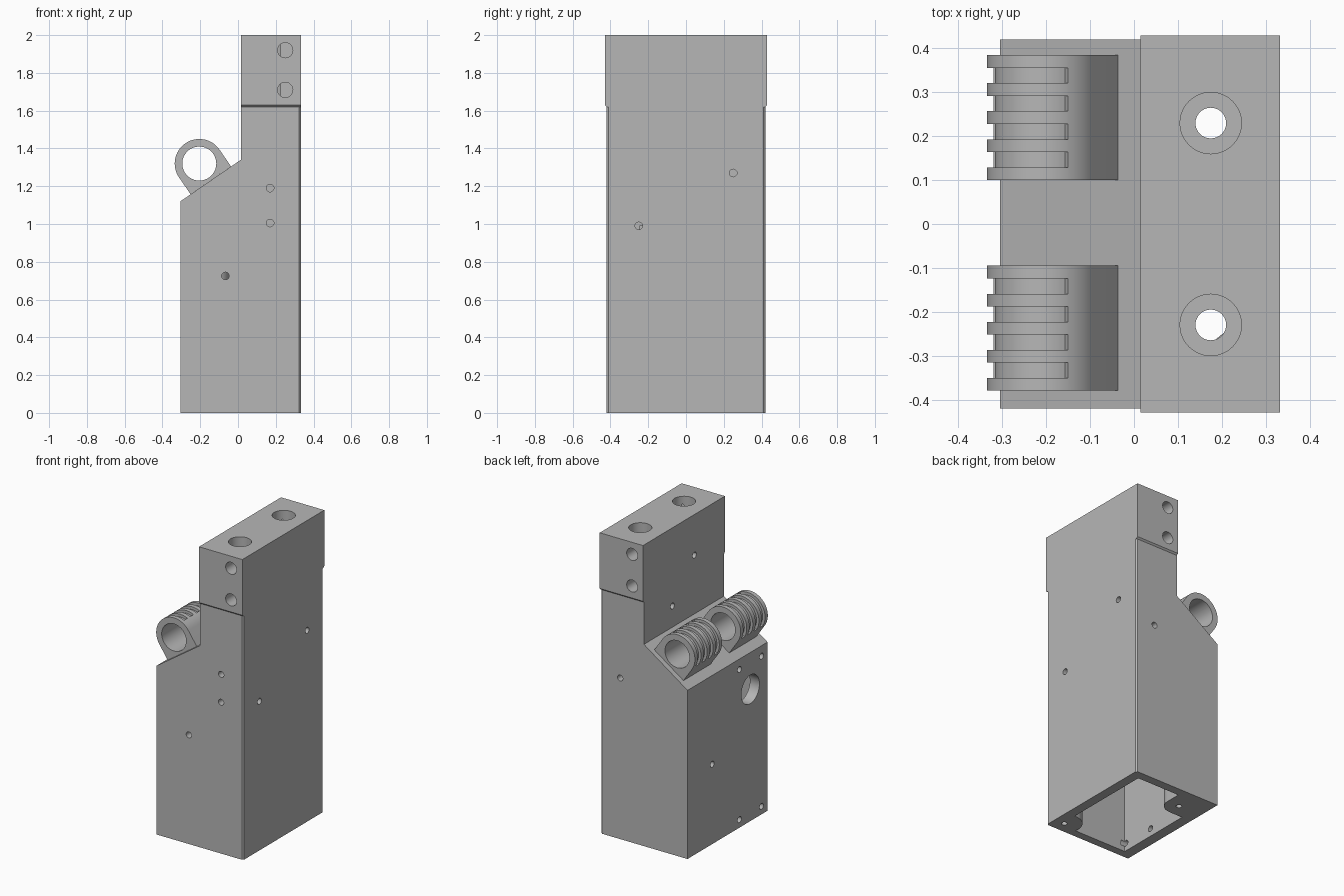
import bpy, bmesh, math
from mathutils import Vector

cube = bpy.data.objects.get("Cube")
if cube:
    bpy.data.objects.remove(cube, do_unlink=True)

grey = bpy.data.materials.new("plain grey")
grey.use_nodes = True
grey.diffuse_color = (0.47, 0.47, 0.47, 1)
grey.node_tree.nodes["Principled BSDF"].inputs["Base Color"].default_value = grey.diffuse_color


def add(name, bm):
    bmesh.ops.recalc_face_normals(bm, faces=bm.faces)
    mesh = bpy.data.meshes.new(name)
    bm.to_mesh(mesh)
    bm.free()
    mesh.materials.append(grey)
    ob = bpy.data.objects.new(name, mesh)
    bpy.context.collection.objects.link(ob)
    return ob


def prism(name, profile, y0, y1, bevel_rule=None, width=0.01):
    """Extrude an x-z profile along y, chamfering the edges picked by a rule."""
    bm = bmesh.new()
    face = bm.faces.new([bm.verts.new((x, y0, z)) for x, z in profile])
    new = bmesh.ops.extrude_face_region(bm, geom=[face])["geom"]
    moved = [v for v in new if isinstance(v, bmesh.types.BMVert)]
    bmesh.ops.translate(bm, verts=moved, vec=(0, y1 - y0, 0))
    if bevel_rule:
        edges = [e for e in bm.edges if bevel_rule(*[v.co for v in e.verts])]
        bmesh.ops.bevel(bm, geom=edges, offset=width, segments=1, affect='EDGES')
    return add(name, bm)


def box(name, x0, x1, y0, y1, z0, z1):
    return prism(name, [(x0, z0), (x1, z0), (x1, z1), (x0, z1)], y0, y1)


def rod(start, direction, length, radius, sides=32):
    """Cylinder cutter starting slightly outside the surface."""
    d = Vector(direction)
    bm = bmesh.new()
    bmesh.ops.create_cone(bm, cap_ends=True, segments=sides, radius1=radius,
                          radius2=radius, depth=length + 0.03)
    bm.transform(d.to_track_quat('Z', 'Y').to_matrix().to_4x4())
    bmesh.ops.translate(bm, verts=bm.verts, vec=Vector(start) + d * (length - 0.03) / 2)
    return add("cutter", bm)


def cut(ob, cutters):
    """Subtract the cutters from the object and bake the result."""
    for c in cutters:
        c.hide_render = True
        m = ob.modifiers.new("cut", 'BOOLEAN')
        m.operation, m.solver, m.object = 'DIFFERENCE', 'EXACT', c
    bpy.context.view_layer.update()
    graph = bpy.context.evaluated_depsgraph_get()
    mesh = bpy.data.meshes.new_from_object(ob.evaluated_get(graph))
    ob.modifiers.clear()
    ob.data = mesh


def remove(obs):
    for o in obs:
        bpy.data.objects.remove(o, do_unlink=True)


def arc(cx, cz, r, a0, a1, n):
    angles = [math.radians(a0 + (a1 - a0) * i / n) for i in range(n + 1)]
    return [(cx + r * math.cos(a), cz + r * math.sin(a)) for a in angles]


LEFT, STEP, RIGHT = -0.305, 0.015, 0.333
SHOULDER, HALF = 1.62, 0.42

# main housing with sloped shoulder
body = prism("main_housing",
             [(LEFT, 0), (RIGHT, 0), (RIGHT, SHOULDER), (STEP, SHOULDER),
              (STEP, 1.34), (LEFT, 1.12)], -HALF, HALF,
             lambda a, b: abs(a.y - b.y) < 0.01 and min(a.x, b.x) > 0.3)

# wider head block, chamfered under its overhang
head = prism("head_block",
             [(STEP, SHOULDER), (RIGHT, SHOULDER), (RIGHT, 2), (STEP, 2)], -0.43, 0.43,
             lambda a, b: abs(a.y - b.y) < 0.01 and max(a.z, b.z) < 1.7)

# inner cavity, leaving two rounded screw bosses in opposite corners
cavity = box("cavity_cutter", -0.235, 0.27, -0.367, 0.362, -0.02, 0.99)
bosses = [rod((0.26, -0.344, -0.05), (0, 0, 1), 1.2, 0.11),
          rod((-0.135, 0.26, -0.05), (0, 0, 1), 1.2, 0.09),
          box("boss_fill", -0.3, -0.135, 0.17, 0.45, -0.1, 1.2),
          box("boss_fill", -0.3, -0.045, 0.26, 0.45, -0.1, 1.2)]
cut(cavity, bosses)

# vertical counterbores shared by head and housing
bores = []
for y in (-0.23, 0.23):
    bores += [rod((0.175, y, 2), (0, 0, -1), 0.5, 0.07, 48),
              rod((0.175, y, 1.55), (0, 0, -1), 0.6, 0.035)]

# clamp screw holes at the head ends
head_holes = []
for z in (1.92, 1.71):
    head_holes += [rod((0.25, -0.43, z), (0, 1, 0), 0.15, 0.04),
                   rod((0.095, 0.43, z), (0, -1, 0), 0.15, 0.04)]
head_holes.append(rod((STEP, -0.11, 1.73), (1, 0, 0), 0.08, 0.02, 20))

# small screw holes around the housing
holes = [rod((x, -HALF, z), (0, 1, 0), 0.1, 0.02, 20)
         for x, z in ((0.17, 1.19), (0.17, 1.005), (-0.067, 0.725))]
holes += [rod((RIGHT, y, z), (-1, 0, 0), d, 0.02, 20)
          for y, z, d in ((0.25, 1.27, 0.25), (-0.25, 0.99, 0.12))]
holes += [rod((LEFT, y, z), (1, 0, 0), 0.1, 0.02, 20)
          for y, z in ((-0.126, 1.05), (-0.357, 1.05), (-0.126, 0.053),
                       (-0.357, 0.053), (0.16, 0.53))]
holes += [rod((0.19, HALF, 1.07), (0, -1, 0), 0.1, 0.02, 20),
          rod((STEP, 0.12, 1.48), (1, 0, 0), 0.08, 0.02, 20),
          rod((LEFT, -0.24, 0.875), (1, 0, 0), 0.12, 0.095, 48),
          rod((0.26, -0.344, 0), (0, 0, 1), 0.12, 0.018, 20),
          rod((-0.135, 0.26, 0), (0, 0, 1), 0.12, 0.018, 20)]

cut(body, [cavity] + bores + holes)
cut(head, bores + head_holes)
remove([cavity] + bosses + bores + head_holes + holes)

# two grooved clamp rings standing on the slope
CX, CZ, R = -0.205, 1.32, 0.13
slope = math.degrees(math.atan2(0.22, 0.32))
down = Vector((math.sin(math.radians(slope)), -math.cos(math.radians(slope)))) * 0.108
rings = []
for name, mid in (("front_clamp_ring", -0.2375), ("rear_clamp_ring", 0.2425)):
    outline = arc(CX, CZ, R, slope, slope + 180, 40)
    outline += [tuple(Vector(outline[-1]) + down), tuple(Vector(outline[0]) + down)]
    ring = prism(name, outline, mid - 0.1425, mid + 0.1425)
    cutters = [rod((CX, mid - 0.16, CZ), (0, 1, 0), 0.35, 0.09, 56)]
    for i in range(4):
        y = mid + (i - 1.5) * 0.064
        band = arc(CX, CZ, 0.112, 65, 208, 30) + arc(CX, CZ, 0.16, 208, 65, 30)
        cutters.append(prism("groove_cutter", band, y - 0.0175, y + 0.0175))
    cut(ring, cutters)
    remove(cutters)
    rings.append(ring)

# smooth the round surfaces, keep the machined edges crisp
bpy.ops.object.select_all(action='DESELECT')
for ob in [body, head] + rings:
    ob.select_set(True)
bpy.context.view_layer.objects.active = body
bpy.ops.object.shade_smooth_by_angle(angle=math.radians(30))
